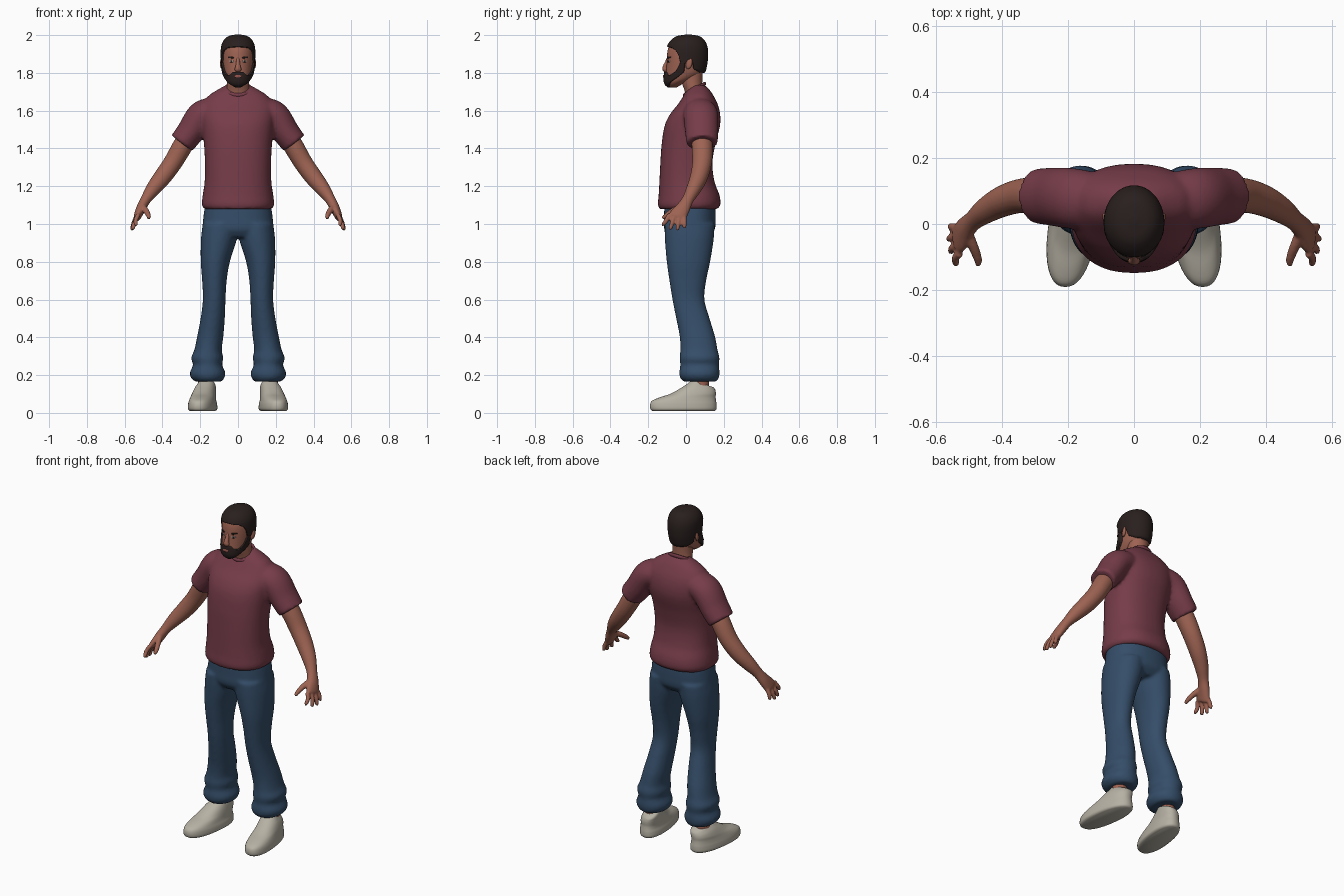
import bpy, bmesh
from math import sin, cos, pi, radians, sqrt, copysign
from mathutils import Vector

if "Cube" in bpy.data.objects:
    bpy.data.objects.remove(bpy.data.objects["Cube"])


def material(name, rgb):
    m = bpy.data.materials.new(name)
    m.diffuse_color = (*rgb, 1)
    m.use_nodes = True
    m.node_tree.nodes["Principled BSDF"].inputs["Base Color"].default_value = m.diffuse_color
    return m


SHIRT = material("maroon cloth", (0.18, 0.045, 0.066))
DENIM = material("blue denim", (0.035, 0.075, 0.14))
SKIN = material("skin", (0.34, 0.125, 0.085))
HAIR = material("dark hair", (0.022, 0.014, 0.013))
SHOE = material("off white shoe", (0.47, 0.44, 0.37))
EYE = material("eye white", (0.45, 0.40, 0.36))
LIP = material("lip", (0.30, 0.085, 0.07))


def sample(keys, t):
    """Smooth interpolation of rows (t, a, b, ...) sorted by t."""
    n = len(keys)
    t = min(max(t, keys[0][0]), keys[-1][0])
    i = max(k for k in range(n - 1) if keys[k][0] <= t)
    a, b = keys[i], keys[i + 1]
    p, q = keys[max(i - 1, 0)], keys[min(i + 2, n - 1)]
    h = b[0] - a[0]
    u = (t - a[0]) / h
    out = []
    for c in range(1, len(a)):
        m0 = (b[c] - p[c]) / (b[0] - p[0]) * h
        m1 = (q[c] - a[c]) / (q[0] - a[0]) * h
        out.append((2*u**3 - 3*u*u + 1) * a[c] + (u**3 - 2*u*u + u) * m0
                   + (3*u*u - 2*u**3) * b[c] + (u**3 - u*u) * m1)
    return out


def linear(keys, t):
    for a, b in zip(keys, keys[1:]):
        if t <= b[0]:
            return a[1] + (b[1] - a[1]) * (t - a[0]) / (b[0] - a[0])
    return keys[-1][1]


def skin_rings(bm, rings, closed=True, cap=True):
    rows = [[bm.verts.new(p) for p in r] for r in rings]
    n = len(rows[0])
    for a, b in zip(rows, rows[1:]):
        for j in range(n if closed else n - 1):
            k = (j + 1) % n
            bm.faces.new((a[j], a[k], b[k], b[j]))
    if cap:
        bm.faces.new(rows[0])
        bm.faces.new(rows[-1])


def loft(bm, keys, rows=40, seg=40, e=2.3):
    """Stack of level rings; keys are (z, x_min, x_max, y_front, y_back)."""
    rings = []
    for i in range(rows + 1):
        z = keys[0][0] + (keys[-1][0] - keys[0][0]) * i / rows
        x0, x1, y0, y1 = sample(keys, z)
        ring = []
        for j in range(seg):
            c, s = cos(2*pi*j/seg), sin(2*pi*j/seg)
            ring.append(((x0+x1)/2 + (x1-x0)/2 * copysign(abs(c)**(2/e), c),
                         (y0+y1)/2 + (y1-y0)/2 * copysign(abs(s)**(2/e), s), z))
        rings.append(ring)
    skin_rings(bm, rings)


def tube(bm, pts, side=1, rows=24, seg=20):
    """Limb along points (x, y, z, radius_y, radius_across)."""
    keys = [(i, *p) for i, p in enumerate(pts)]
    end, rings = len(pts) - 1, []
    for i in range(rows + 1):
        t = end * i / rows
        x, y, z, ru, rv = sample(keys, t)
        d = Vector(sample(keys, t + .05)[:3]) - Vector(sample(keys, t - .05)[:3])
        d.normalize()
        u = (Vector((0, 1, 0)) - d * d.y).normalized()
        v = d.cross(u)
        ring = [Vector((x, y, z)) + u*ru*cos(2*pi*j/seg) + v*rv*sin(2*pi*j/seg) for j in range(seg)]
        rings.append([(p.x * side, p.y, p.z) for p in ring])
    skin_rings(bm, rings)


def finish(bm, name, mat, voxel=0, smooth=0, mirror=False):
    bmesh.ops.recalc_face_normals(bm, faces=bm.faces)
    me = bpy.data.meshes.new(name)
    bm.to_mesh(me)
    bm.free()
    for p in me.polygons:
        p.use_smooth = True
    me.materials.append(mat)
    ob = bpy.data.objects.new(name, me)
    bpy.context.collection.objects.link(ob)
    if voxel:
        r = ob.modifiers.new("Blend", 'REMESH')
        r.mode, r.voxel_size, r.use_smooth_shade = 'VOXEL', voxel, True
    if smooth:
        s = ob.modifiers.new("Soften", 'SMOOTH')
        s.factor, s.iterations = .5, smooth
    if mirror:
        ob.modifiers.new("Mirror", 'MIRROR').use_bisect_axis[0] = False
    return ob


def sym(rows):
    return [(z, -w, w, f, b) for z, w, f, b in rows]


# Shirt: body and both sleeves blended together
bm = bmesh.new()
loft(bm, sym([(1.08, .18, -.142, .168), (1.10, .191, -.149, .182), (1.15, .187, -.145, .178),
              (1.22, .177, -.141, .152), (1.32, .175, -.136, .14), (1.42, .18, -.129, .155),
              (1.52, .19, -.113, .18), (1.58, .195, -.085, .181), (1.635, .188, -.042, .168),
              (1.68, .155, -.012, .145), (1.71, .11, .008, .125), (1.735, .065, .035, .1)]), 60, 56)
for s in (1, -1):
    tube(bm, [(.11, .07, 1.60, .085, .072), (.19, .078, 1.575, .092, .078),
              (.25, .083, 1.49, .088, .073), (.297, .085, 1.428, .083, .069)], s, 24, 28)
finish(bm, "shirt", SHIRT, .010, 4)

# Collar band, higher at the back
bm = bmesh.new()
rings = []
for i in range(48):
    a = 2*pi*i/48
    c, s = cos(a), sin(a)
    rings.append([(c*(.07 + .007*cos(b)), .045 + s*(.054 + .007*cos(b)), 1.712 + .03*s + .011*sin(b))
                  for b in [2*pi*k/10 for k in range(10)]])
skin_rings(bm, rings + rings[:1], True, False)
bmesh.ops.remove_doubles(bm, verts=bm.verts, dist=1e-5)
finish(bm, "collar", SHIRT)

# Trousers: hips and two legs with bunched cuffs
bm = bmesh.new()
loft(bm, sym([(.93, .17, -.09, .12), (.97, .187, -.115, .152), (1.03, .184, -.116, .157),
              (1.095, .176, -.115, .155)]), 20, 40)
leg = [(.165, .09, .225, -.01, .16), (.18, .075, .245, -.028, .172), (.21, .066, .256, -.036, .178),
       (.255, .084, .238, -.03, .174), (.29, .078, .249, -.034, .178), (.33, .086, .232, -.03, .168),
       (.4, .078, .217, -.033, .155), (.5, .07, .198, -.052, .125), (.6, .066, .186, -.072, .098),
       (.7, .06, .19, -.088, .107), (.8, .043, .197, -.102, .128), (.92, .006, .196, -.112, .147),
       (1.0, -.005, .187, -.114, .152)]
for s in (1, -1):
    loft(bm, [(z, min(a*s, b*s), max(a*s, b*s), f, k) for z, a, b, f, k in leg], 70, 36, 2.1)
finish(bm, "trousers", DENIM, .010, 4)

# Arms: limb, palm, fingers and thumb blended together
bm = bmesh.new()
tube(bm, [(.25, .08, 1.48, .055, .05), (.295, .086, 1.41, .056, .053), (.345, .085, 1.325, .052, .05),
          (.40, .068, 1.248, .047, .047), (.45, .04, 1.185, .039, .039), (.488, .01, 1.13, .031, .028),
          (.512, -.015, 1.085, .038, .026), (.53, -.042, 1.045, .047, .021), (.535, -.05, 1.03, .042, .016)], 1, 50)
tips = [(.556, .978), (.56, .966), (.555, .97), (.54, .99)]
for i, (x, z) in enumerate(tips):
    y0, y1 = -.01 - .026*i, -.008 - .037*i
    tube(bm, [(.528, y0, 1.05, .0125, .0125), ((.543 + x)/2, (y0+y1)/2, (1.05+z)/2, .0125, .012),
              (x, y1, z + .008, .0105, .0105), (x, y1, z, .006, .006)], 1, 12, 12)
tube(bm, [(.505, -.03, 1.09, .018, .018), (.487, -.07, 1.07, .015, .016),
          (.474, -.105, 1.045, .013, .013), (.472, -.125, 1.03, .009, .009)], 1, 12, 12)
finish(bm, "arms", SKIN, .0055, 3, True)

# Ankles and shoes, toes turned slightly out
bm = bmesh.new()
loft(bm, [(.08, .13, .215, .035, .125), (.16, .132, .212, .04, .122), (.26, .125, .215, .03, .13)], 8, 24, 2)
finish(bm, "ankles", SKIN, mirror=True)
bm = bmesh.new()
loft(bm, [(.01, .125, .25, -.178, .152), (.018, .115, .26, -.188, .161), (.045, .115, .26, -.19, .162),
          (.065, .12, .256, -.178, .159), (.082, .123, .252, -.14, .157), (.10, .125, .248, -.085, .158),
          (.13, .128, .238, -.03, .157), (.155, .131, .225, .008, .153), (.168, .135, .218, .025, .145)], 32, 44, 2.3)
for v in bm.verts:
    v.co.x -= .12 * (v.co.y + .015)
    v.co.z += max(0, v.co.z - .1) * -.5 * max(0, (v.co.y - .05) / .1)   # lower heel
finish(bm, "shoes", SHOE, mirror=True)

# Head surface, shared by the hair, beard and facial features
HEAD = sym([(1.722, .012, -.085, -.05), (1.735, .035, -.1, -.03), (1.75, .052, -.107, 0), (1.77, .064, -.109, .05),
            (1.80, .074, -.106, .09), (1.84, .08, -.103, .103), (1.88, .083, -.101, .108),
            (1.92, .083, -.097, .108), (1.95, .077, -.086, .1), (1.975, .06, -.062, .082),
            (1.989, .036, -.033, .056), (1.995, .004, .008, .016)])


def head_point(deg, z, off=0):
    x0, x1, f, b = sample(HEAD, z)
    a = radians(deg)
    return ((x1 + off) * sin(a), (f + b)/2 - ((b - f)/2 + off) * cos(a), z + off * max(0, (z - 1.9)/.1))


def patch(bm, a0, a1, low, high, off, cols=32, rows=10, ring=False):
    """Raised plate following the head, bounded by low(angle) and high(angle)."""
    rings = []
    for i in range(rows + 1):
        row = []
        for j in range(cols if ring else cols + 1):
            a = a0 + (a1 - a0) * j / cols
            edge = i == 0 or (not ring and (i == rows or j in (0, cols)))
            t = max(i - 1, 0) / (rows - 1) if ring else min(max(i - 1, 0) / (rows - 2), 1)
            t = sin(t*pi/2) if ring else t
            row.append(head_point(a, low(a) + (high(a) - low(a)) * t, -.003 if edge else off))
        rings.append(row)
    skin_rings(bm, rings, ring, ring)


bm = bmesh.new()
patch(bm, -180, 180, lambda a: 1.722, lambda a: 1.995, 0, 64, 48, True)
finish(bm, "head", SKIN)

# Neck
bm = bmesh.new()
loft(bm, sym([(1.64, .064, 0, .1), (1.70, .061, -.006, .09), (1.75, .058, -.022, .086), (1.83, .058, -.03, .09)]), 14, 36, 2)
finish(bm, "neck", SKIN)

# Short hair with sideburns
hairline = [(0, 1.937), (40, 1.932), (58, 1.918), (68, 1.89), (74, 1.85), (88, 1.85), (94, 1.872),
            (106, 1.865), (114, 1.82), (140, 1.803), (180, 1.80)]
bm = bmesh.new()
patch(bm, -180, 180, lambda a: linear(hairline, abs(a)), lambda a: 1.995, .0085, 96, 36, True)
finish(bm, "hair", HAIR)

# Full beard and moustache
beard_top = [(0, 1.806), (18, 1.806), (32, 1.79), (50, 1.79), (64, 1.81), (74, 1.856), (90, 1.856)]
beard_low = [(0, 1.723), (30, 1.724), (55, 1.738), (75, 1.775), (90, 1.81)]
bm = bmesh.new()
patch(bm, -88, 88, lambda a: linear(beard_low, abs(a)), lambda a: linear(beard_top, abs(a)), .0105, 64, 20)
finish(bm, "beard", HAIR)


# Facial plates: eyes, pupils, brows, lips
def lens(name, mat, centre, half, z, h, off, tilt=0, sides=(1, -1)):
    bm = bmesh.new()
    for s in sides:
        c = centre * s
        bow = lambda a: h * sqrt(max(.02, 1 - ((a - c)/half)**2))
        mid = lambda a: z + tilt * s * (a - c)/half
        patch(bm, c - half, c + half, lambda a: mid(a) - bow(a), lambda a: mid(a) + bow(a), off, 12, 5)
    finish(bm, name, mat)


lens("eyes", EYE, 25, 9, 1.861, .006, .002)
lens("pupils", HAIR, 25, 4, 1.861, .0055, .0032)
lens("eyebrows", HAIR, 26, 13, 1.882, .0045, .004, .002)
lens("lips", LIP, 0, 15, 1.782, .007, .0135, 0, (1,))

# Nose
bm = bmesh.new()
tube(bm, [(0, -.093, 1.878, .008, .009), (0, -.103, 1.855, .009, .010), (0, -.111, 1.832, .012, .014),
          (0, -.111, 1.818, .013, .018), (0, -.102, 1.808, .008, .012)], 1, 20, 16)
finish(bm, "nose", SKIN)

# Ears
bm = bmesh.new()
bmesh.ops.create_uvsphere(bm, u_segments=20, v_segments=12, radius=1)
for v in bm.verts:
    x, y, z = v.co
    v.co = (.085 + .010*x + .005*y, .016 + .017*y + .005*z, 1.848 + (.031 if z > 0 else .027)*z)
finish(bm, "ears", SKIN, mirror=True)
